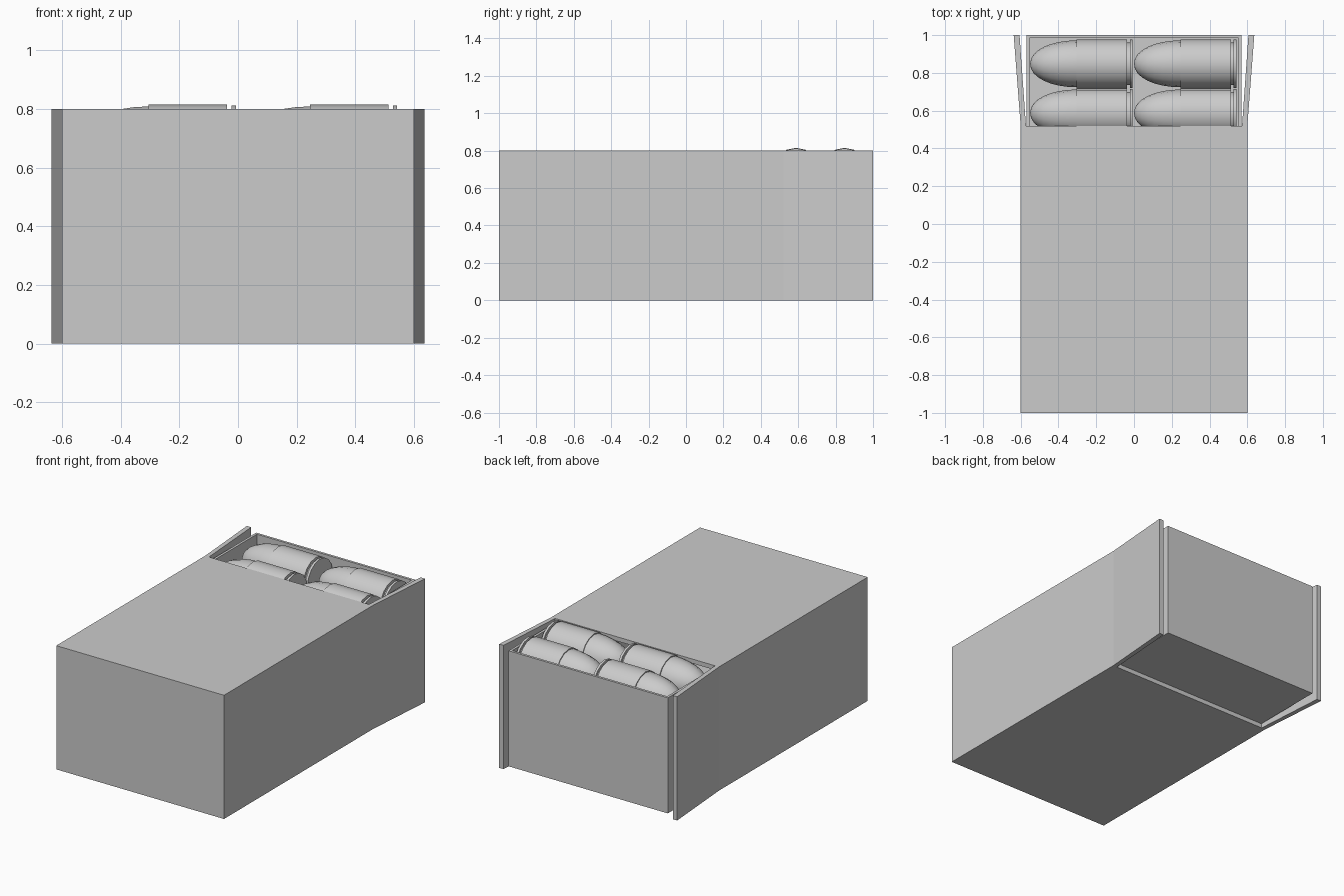
import bpy, bmesh, math

if "Cube" in bpy.data.objects:
    bpy.data.objects.remove(bpy.data.objects["Cube"])

T = 0.028          # card thickness


def to_object(bm, name):
    bmesh.ops.recalc_face_normals(bm, faces=bm.faces)
    me = bpy.data.meshes.new(name)
    bm.to_mesh(me)
    bm.free()
    ob = bpy.data.objects.new(name, me)
    bpy.context.collection.objects.link(ob)
    return ob


def open_box(name, lo, hi, axis, thickness):
    """Box without its + side on the given axis, thickened inwards."""
    bm = bmesh.new()
    bmesh.ops.create_cube(bm, size=1)
    for v in bm.verts:
        v.co = [lo[i] + (v.co[i] + 0.5) * (hi[i] - lo[i]) for i in range(3)]
    bmesh.ops.recalc_face_normals(bm, faces=bm.faces)
    bmesh.ops.delete(bm, geom=[f for f in bm.faces if f.normal[axis] > 0.9],
                     context='FACES_ONLY')
    me = bpy.data.meshes.new(name)
    bm.to_mesh(me)
    bm.free()
    ob = bpy.data.objects.new(name, me)
    bpy.context.collection.objects.link(ob)
    mod = ob.modifiers.new("Thickness", 'SOLIDIFY')
    mod.thickness = thickness
    mod.offset = -1
    mod.use_even_offset = True
    return ob


# Outer carton sleeve, open at the back
open_box("carton", (-0.6, -1, 0), (0.6, 0.52, 0.8), 1, T)

# Flared side flaps
for side, label in ((1, "right"), (-1, "left")):
    bm = bmesh.new()
    outline = [(0.6, 0.52), (0.637, 1), (0.606, 1), (0.6 - T, 0.52)]
    face = bm.faces.new([bm.verts.new((side * x, y, 0)) for x, y in outline])
    ext = bmesh.ops.extrude_face_region(bm, geom=[face])
    for v in ext["geom"]:
        if isinstance(v, bmesh.types.BMVert):
            v.co.z = 0.8
    to_object(bm, label + "_flap")

# Inner tray, open at the top
open_box("tray", (-0.57, -0.96, T), (0.57, 1, 0.775), 2, 0.016)


def cartridge(name, x, y, z):
    # (distance from base, radius): base, rim, groove, case, mouth step, nose
    profile = [(0.007, 0), (0.007, 0.128), (0.022, 0.128), (0.022, 0.112),
               (0.037, 0.112), (0.037, 0.13), (0.305, 0.13), (0.305, 0.124)]
    for i in range(1, 9):
        a = math.pi / 2 * i / 8
        profile.append((0.305 + 0.245 * math.sin(a), 0.124 * math.cos(a) ** 0.95 if i < 8 else 0))
    bm = bmesh.new()
    vs = [bm.verts.new((x - d, y, z + r)) for d, r in profile]
    es = [bm.edges.new(p) for p in zip(vs, vs[1:])]
    bmesh.ops.spin(bm, geom=vs + es, cent=(x, y, z), axis=(1, 0, 0),
                   angle=2 * math.pi, steps=16, use_duplicate=False)
    bmesh.ops.remove_doubles(bm, verts=bm.verts, dist=0.0002)
    ob = to_object(bm, name)
    bpy.ops.object.select_all(action='DESELECT')
    ob.select_set(True)
    bpy.context.view_layer.objects.active = ob
    bpy.ops.object.shade_smooth_by_angle(angle=math.radians(35))


# Two rows of two cartridges showing in the open end
for row, y in enumerate((0.848, 0.588)):
    for col, x in enumerate((0.0, 0.55)):
        cartridge(f"cartridge_{row}_{col}", x, y, 0.685)
